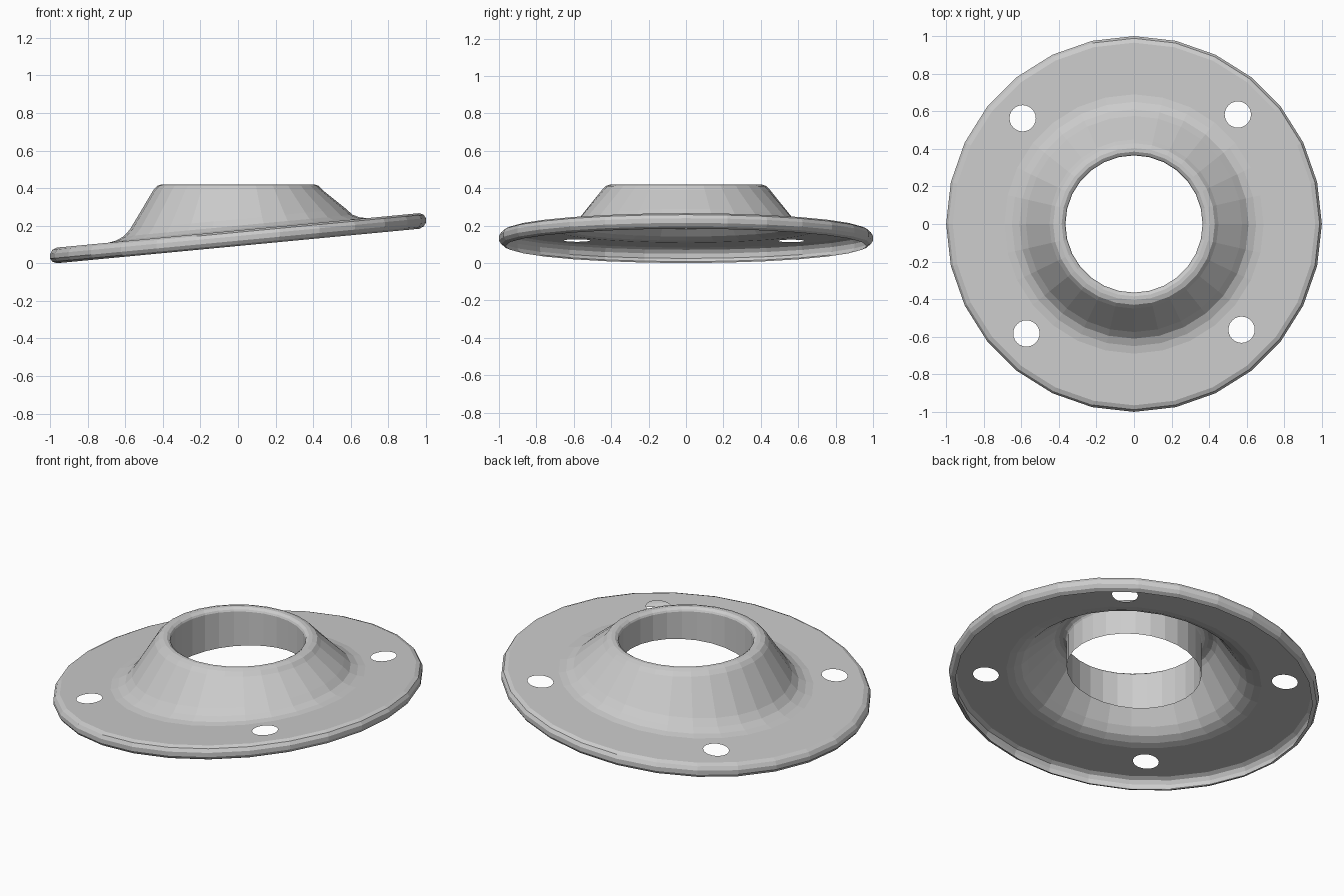
import bpy, bmesh
from math import cos, sin, radians, tau

cube = bpy.data.objects.get("Cube")
if cube:
    bpy.data.objects.remove(cube, do_unlink=True)

SIDES = 28
SLOPE = 0.095      # tilt of the base plate towards +x
PLATE_Z = 0.175

steel = bpy.data.materials.new("light_grey_metal")
steel.use_nodes = True
grey = (0.6, 0.6, 0.6, 1)
steel.diffuse_color = grey
steel.node_tree.nodes["Principled BSDF"].inputs["Base Color"].default_value = grey

bm = bmesh.new()


def ring(radius, z, tilt=1, cx=0, cy=0, sides=SIDES):
    """Circle of vertices, sheared along the slope by the tilt factor."""
    verts = []
    for i in range(sides):
        a = tau * i / sides
        x, y = cx + radius * cos(a), cy + radius * sin(a)
        verts.append(bm.verts.new((x, y, z + tilt * SLOPE * x)))
    return verts


def loft(profile):
    """Skin a list of (radius, height, tilt) rings; return first and last ring."""
    rings = [ring(*p) for p in profile]
    for a, b in zip(rings, rings[1:]):
        for i in range(SIDES):
            j = (i + 1) % SIDES
            bm.faces.new((a[i], b[i], b[j], a[j]))
    return rings[0], rings[-1]


def loop_edges(verts):
    edges = []
    for a, b in zip(verts, verts[1:] + verts[:1]):
        edges.append(bm.edges.get((a, b)) or bm.edges.new((a, b)))
    return edges


# Inner tube, rolled collar lip, cone and fillet down to the plate
_, collar_foot = loft([
    (0.365, 0.215, 1), (0.365, 0.40, 0), (0.37, 0.41, 0), (0.385, 0.42, 0),
    (0.405, 0.42, 0), (0.43, 0.412, 0), (0.45, 0.39, 0),
    (0.575, 0.235, 1), (0.61, 0.20, 1), (0.65, 0.182, 1), (0.69, PLATE_Z, 1)])

# Rounded outer rim, turned down
plate_edge, _ = loft([
    (0.965, PLATE_Z, 1), (0.988, 0.165, 1), (1.0, 0.145, 1),
    (1.0, 0.12, 1), (0.988, 0.102, 1), (0.965, 0.092, 1)])

# Flat plate with four bolt holes
edges = loop_edges(collar_foot) + loop_edges(plate_edge)
for k in range(4):
    a = radians(46 + 90 * k)
    hole = ring(0.07, PLATE_Z, 1, 0.81 * cos(a) - 0.01, 0.81 * sin(a), 24)
    edges += loop_edges(hole)
bmesh.ops.triangle_fill(bm, edges=edges, use_beauty=True, normal=(-SLOPE, 0, 1))

bmesh.ops.recalc_face_normals(bm, faces=bm.faces)
# Make the sheet face outward: plate faces must look up
up = sum(f.normal.z * f.calc_area() for f in bm.faces)
if up < 0:
    bmesh.ops.reverse_faces(bm, faces=bm.faces)

mesh = bpy.data.meshes.new("flange")
bm.to_mesh(mesh)
bm.free()
mesh.materials.append(steel)
flange = bpy.data.objects.new("flange", mesh)
bpy.context.collection.objects.link(flange)
